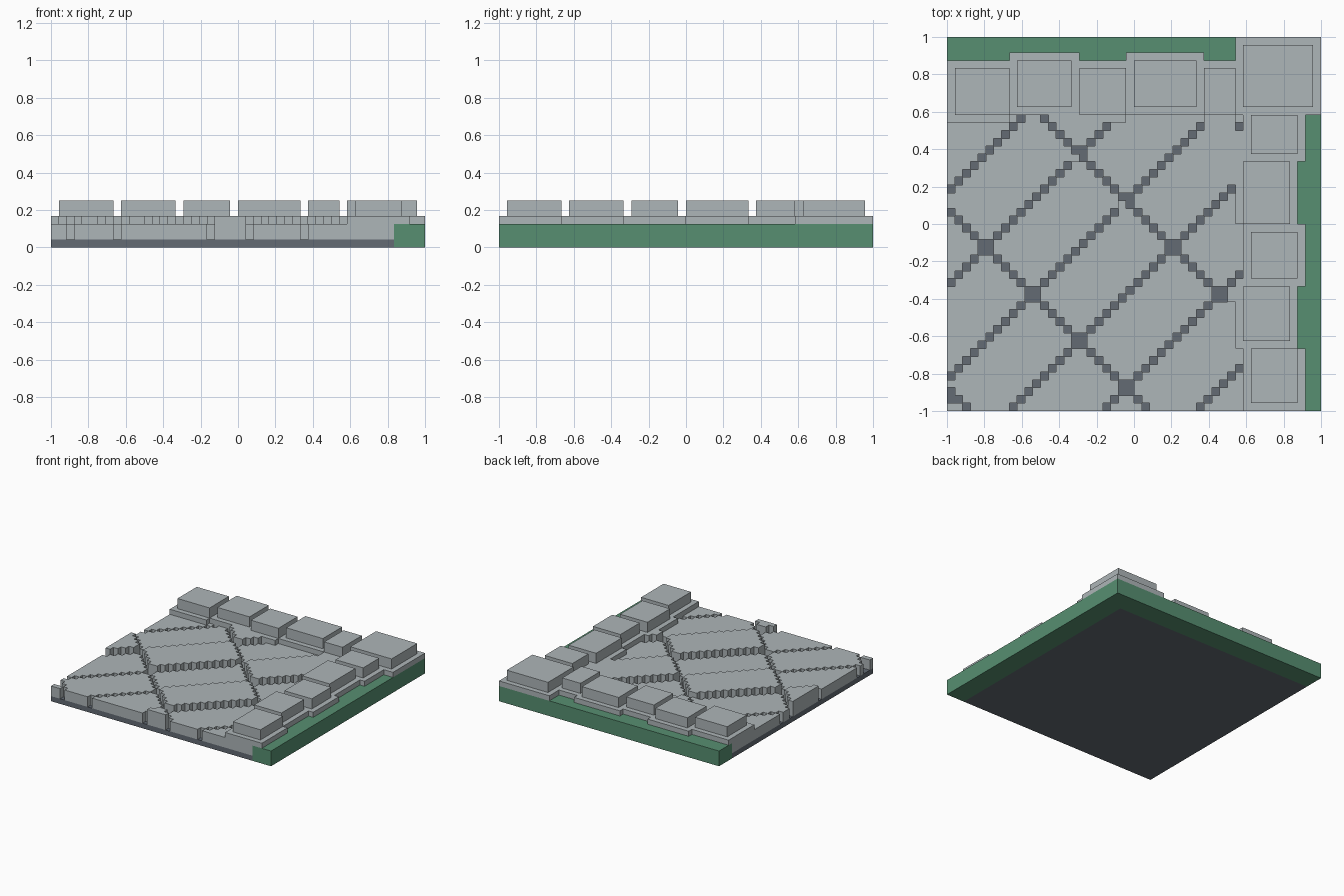
import bpy, bmesh

U = 2 / 48          # one grid cell
N, INNER = 48, 44   # cells per side, cells covered by paving

cube = bpy.data.objects.get("Cube")
if cube:
    bpy.data.objects.remove(cube, do_unlink=True)


def material(name, rgb):
    m = bpy.data.materials.new(name)
    m.use_nodes = True
    m.diffuse_color = (*rgb, 1)
    m.node_tree.nodes["Principled BSDF"].inputs["Base Color"].default_value = (*rgb, 1)
    return m


stone = material("light stone", (0.42, 0.465, 0.48))
slate = material("dark slate", (0.125, 0.147, 0.175))
grass = material("grass green", (0.095, 0.275, 0.165))


def point(i, j, k):
    return (i * U - 1, j * U - 1, k * U)


def finish(name, bm, mat):
    bmesh.ops.remove_doubles(bm, verts=bm.verts, dist=1e-5)
    mesh = bpy.data.meshes.new(name)
    bm.to_mesh(mesh)
    bm.free()
    mesh.materials.append(mat)
    obj = bpy.data.objects.new(name, mesh)
    bpy.context.collection.objects.link(obj)
    return obj


def prism(name, outline, low, high, mat):
    """Extrude a flat outline, given in cells, between two layers."""
    bm = bmesh.new()
    face = bm.faces.new([bm.verts.new(point(i, j, low)) for i, j in outline])
    made = bmesh.ops.extrude_face_region(bm, geom=[face])["geom"]
    verts = [g for g in made if isinstance(g, bmesh.types.BMVert)]
    bmesh.ops.translate(bm, verts=verts, vec=(0, 0, (high - low) * U))
    bmesh.ops.recalc_face_normals(bm, faces=bm.faces)
    return finish(name, bm, mat)


def box(name, i0, i1, j0, j1, low, high, mat):
    return prism(name, [(i0, j0), (i1, j0), (i1, j1), (i0, j1)], low, high, mat)


# Base slab and the grass strip along two sides
box("base_slab", 0, INNER, 0, INNER, 0, 1, slate)
prism("grass_border", [(INNER, 0), (N, 0), (N, N), (0, N), (0, INNER), (INNER, INNER)],
      0, 3, grass)

# Kerb ledges: start, end, outward shift
back_ledges = [(0, 8, 0), (8, 17, 1), (17, 23, 0), (23, 33, 1), (33, 37, 0)]
side_ledges = [(0, 8, 1), (8, 16, 0), (16, 24, 1), (24, 32, 0), (32, 38, 1)]
ledges = [(a, b, 37 + s, 45 + s) for a, b, s in back_ledges]
ledges += [(37 + s, 45 + s, a, b) for a, b, s in side_ledges]
ledges.append((37, N, 38, N))
for n, ledge in enumerate(ledges):
    box(f"kerb_ledge_{n + 1}", *ledge, 3, 4, stone)

# Raised kerb blocks
back_blocks = [(1, 8, 0), (9, 16, 1), (17, 23, 0), (24, 32, 1), (33, 37, 0)]
side_blocks = [(1, 8, 1), (9, 16, 0), (17, 23, 1), (24, 32, 0), (33, 38, 1)]
blocks = [(a, b, 38 + s, 44 + s) for a, b, s in back_blocks]
blocks += [(38 + s, 44 + s, a, b) for a, b, s in side_blocks]
blocks.append((38, 47, 39, 47))
for n, block in enumerate(blocks):
    box(f"kerb_block_{n + 1}", *block, 4, 6, stone)

# Paving: diagonal joints cut tiles, some of which stand one layer higher
raised_tiles = {(1, 1), (5, 1), (2, 2), (4, 2), (1, 3), (3, 3), (5, 3)}
corner_joint = {(0, 2), (0, 1), (1, 1), (2, 0)}
filled_joint = {(16, 32), (22, 26), (36, 13)}


def under_kerb(i, j):
    return any(a <= i < b and c <= j < d for a, b, c, d in ledges) or i > 37 or j > 37


def height(i, j):
    if not (0 <= i < INNER and 0 <= j < INNER):
        return 1
    if under_kerb(i, j) or (i, j) in filled_joint:
        return 3
    across, along = i - j + 28, i + j - 1
    if (i, j) in corner_joint:
        return 1
    if i + j > 3 and (across % 12 == 0 and 0 <= across <= 60 or along % 24 == 0):
        return 1
    tile = (across // 12 + 1, along // 24 + 1)
    return 4 if tile in raised_tiles else 3


bm = bmesh.new()


def quad(*corners):
    bm.faces.new([bm.verts.new(point(*c)) for c in corners])


for i in range(INNER):
    for j in range(INNER):
        h = height(i, j)
        if h == 1:
            continue
        quad((i, j, h), (i + 1, j, h), (i + 1, j + 1, h), (i, j + 1, h))
        ring = [(i, j), (i + 1, j), (i + 1, j + 1), (i, j + 1)]
        for s, (di, dj) in enumerate([(0, -1), (1, 0), (0, 1), (-1, 0)]):
            p, q = ring[s], ring[(s + 1) % 4]
            low = height(i + di, j + dj)
            if low < h:
                quad((*p, low), (*q, low), (*q, h), (*p, h))
finish("paving_tiles", bm, stone)
